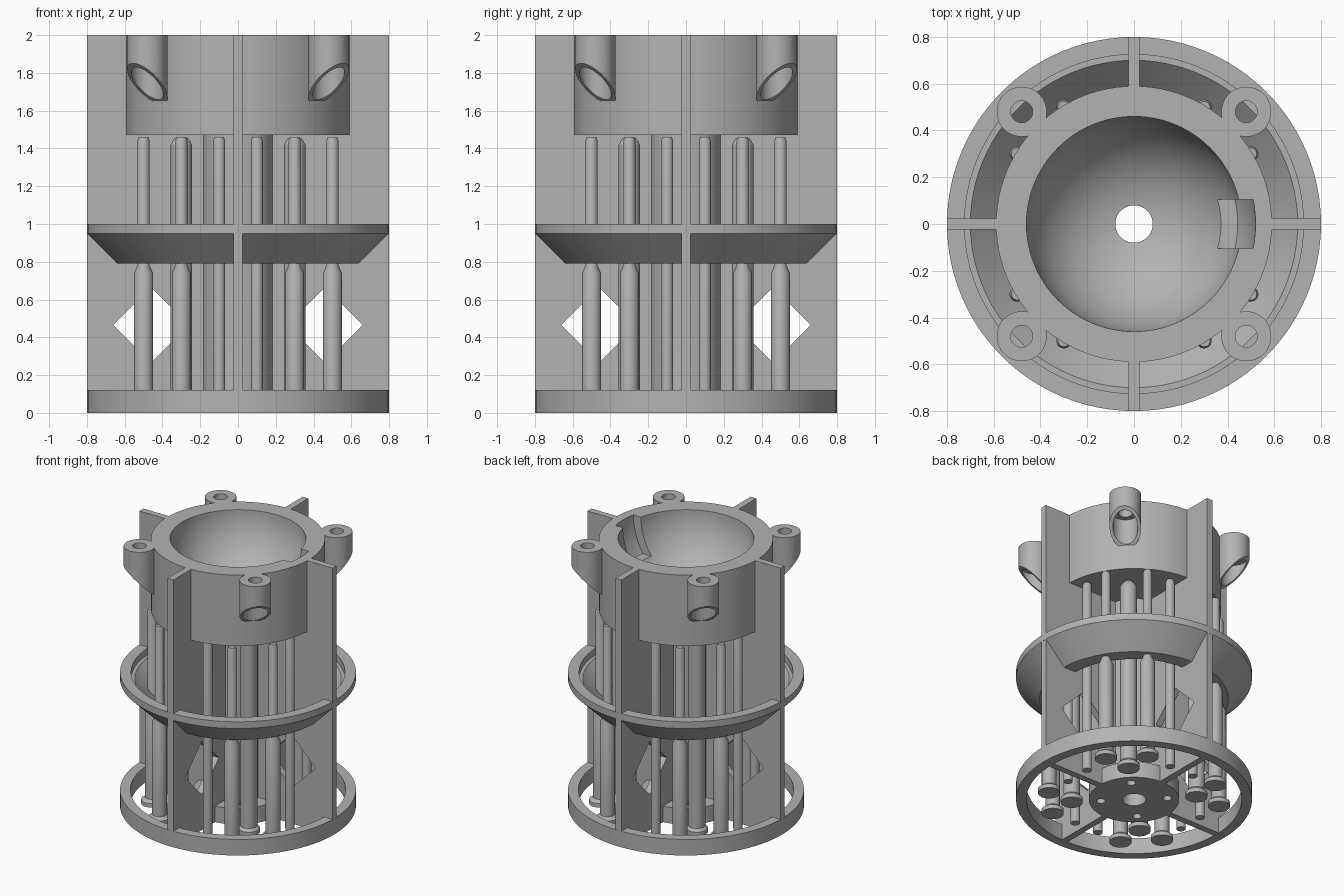
import bpy, bmesh, math
from mathutils import Matrix, Vector

if "Cube" in bpy.data.objects:
    bpy.data.objects.remove(bpy.data.objects["Cube"])

grey = bpy.data.materials.new("plain_grey")
grey.diffuse_color = (0.45, 0.45, 0.45, 1)
grey.use_nodes = True
grey.node_tree.nodes["Principled BSDF"].inputs["Base Color"].default_value = grey.diffuse_color


def make(name, bm, smooth=True):
    bmesh.ops.recalc_face_normals(bm, faces=bm.faces)
    me = bpy.data.meshes.new(name)
    bm.to_mesh(me)
    bm.free()
    me.materials.append(grey)
    ob = bpy.data.objects.new(name, me)
    bpy.context.collection.objects.link(ob)
    if smooth:
        shade(ob)
    return ob


def activate(ob):
    bpy.ops.object.select_all(action='DESELECT')
    ob.select_set(True)
    bpy.context.view_layer.objects.active = ob


def shade(ob):
    activate(ob)
    bpy.ops.object.shade_smooth_by_angle(angle=math.radians(30))


def lathe(name, profile, loc=(0, 0), n=96, closed=True):
    """Spin an (r, z) profile; a closed profile gives a ring, an open one starts and ends on the axis."""
    bm = bmesh.new()
    rings = []
    for r, z in profile:
        if r == 0:
            rings.append([bm.verts.new((loc[0], loc[1], z))] * n)
        else:
            rings.append([bm.verts.new((loc[0] + r * math.cos(math.tau * i / n),
                                        loc[1] + r * math.sin(math.tau * i / n), z)) for i in range(n)])
    pairs = list(zip(rings, rings[1:]))
    if closed:
        pairs.append((rings[-1], rings[0]))
    for a, b in pairs:
        for i in range(n):
            j = (i + 1) % n
            bm.faces.new(list(dict.fromkeys([a[i], a[j], b[j], b[i]])))
    return make(name, bm)


def rod(name, r, z0, z1, loc=(0, 0), n=32):
    return lathe(name, [(0, z0), (r, z0), (r, z1), (0, z1)], loc, n, closed=False)


def prism(name, pts, thick, turn=0):
    """Extrude an (x, z) outline through y, then turn it about z."""
    bm = bmesh.new()
    f = bm.faces.new([bm.verts.new((x, -thick / 2, z)) for x, z in pts])
    new = bmesh.ops.extrude_face_region(bm, geom=[f])['geom']
    bmesh.ops.translate(bm, verts=[v for v in new if isinstance(v, bmesh.types.BMVert)], vec=(0, thick, 0))
    bmesh.ops.transform(bm, matrix=Matrix.Rotation(turn, 4, 'Z'), verts=bm.verts)
    return make(name, bm, smooth=False)


def boolean(ob, cutter, op='DIFFERENCE'):
    m = ob.modifiers.new("cut", 'BOOLEAN')
    m.operation, m.object, m.solver = op, cutter, 'EXACT'
    activate(ob)
    bpy.ops.object.modifier_apply(modifier=m.name)
    bpy.data.objects.remove(cutter)


# Top cup: cylinder with a round bowl and a drain hole
R = 0.46
a_end = math.acos(0.08 / R)
bowl = [(R * math.cos(a_end * i / 24), 2 - R * math.sin(a_end * i / 24)) for i in range(25)]
cup = lathe("bowl_cup", [(0.08, 1.47), (0.59, 1.47), (0.59, 2.0)] + bowl)

# Key slot in the bowl wall
slot = prism("slot_cutter", [(0.2, 1.73), (0.6, 1.73), (0.6, 2.1), (0.2, 2.1)], 0.21)
arc = [(0.52 * math.cos(math.pi * i / 32), 2 - 0.52 * math.sin(math.pi * i / 32)) for i in range(16)]
ball = lathe("slot_ball", [(0, 2.05), (0.52, 2.05)] + arc + [(0, 1.48)], closed=False)
boolean(slot, ball, 'INTERSECT')
boolean(cup, slot)
shade(cup)

# Screw bosses: slanted underside, bore and wider counterbore
for k in range(4):
    ang = math.pi / 4 + k * math.pi / 2
    d = 0.679
    c = (d * math.cos(ang), d * math.sin(ang))
    boss = rod("screw_boss", 0.107, 1.55, 2.0, c, 48)
    boolean(boss, prism("slant_cutter", [(0.50, 1.5), (1.0, 1.5), (1.0, 2.065), (0.50, 1.565)], 0.5, ang))
    boolean(boss, rod("bore_cutter", 0.047, 1.4, 2.1, c))
    boolean(boss, rod("counterbore_cutter", 0.085, 1.4, 1.85, c, 48))
    shade(boss)

# Outer rings
lathe("base_ring", [(0.73, 0), (0.8, 0), (0.8, 0.12), (0.73, 0.12)])
lathe("middle_ring", [(0.54, 0.79), (0.64, 0.79), (0.8, 0.95), (0.8, 1.0),
                      (0.725, 1.0), (0.725, 0.95), (0.70, 0.95)])

# Central tube and base hub with four screw holes
lathe("centre_tube", [(0.08, 0.06), (0.185, 0.06), (0.185, 1.475), (0.08, 1.475)], n=64)
hub = lathe("base_hub", [(0.08, 0), (0.306, 0), (0.306, 0.12), (0.08, 0.12)])
for sx in (-1, 1):
    for sy in (-1, 1):
        boolean(hub, rod("hub_hole_cutter", 0.03, -0.1, 0.3, (0.16 * sx, 0.16 * sy), 24))
shade(hub)

# Four fins with diamond windows
for k in range(4):
    turn = k * math.pi / 2
    fin = prism("fin", [(0.15, 0.0), (0.799, 0.0), (0.799, 2.0), (0.57, 2.0), (0.57, 1.475), (0.15, 1.475)],
                0.048, turn)
    boolean(fin, prism("diamond_cutter", [(0.26, 0.465), (0.46, 0.265), (0.66, 0.465), (0.46, 0.665)], 0.2, turn))

# Pins, repeated in each quadrant
for sx in (-1, 1):
    for sy in (-1, 1):
        for x, y in ((0.3, 0.5), (0.5, 0.3)):
            lathe("stepped_pin", [(0, 0), (0.075, 0), (0.075, 0.03), (0.05, 0.05), (0.05, 0.74), (0.032, 0.78),
                                  (0.032, 1.44), (0.025, 1.46), (0, 1.46)], (x * sx, y * sy), 32, False)
        for x, y in ((0.1, 0.5), (0.5, 0.1)):
            lathe("thin_pin", [(0, 0), (0.032, 0), (0.032, 1.44), (0.025, 1.46), (0, 1.46)],
                  (x * sx, y * sy), 32, False)
        lathe("thick_pin", [(0, 0), (0.075, 0), (0.075, 0.03), (0.057, 0.05), (0.057, 1.42), (0.035, 1.455),
                            (0, 1.455)], (0.3 * sx, 0.3 * sy), 32, False)
